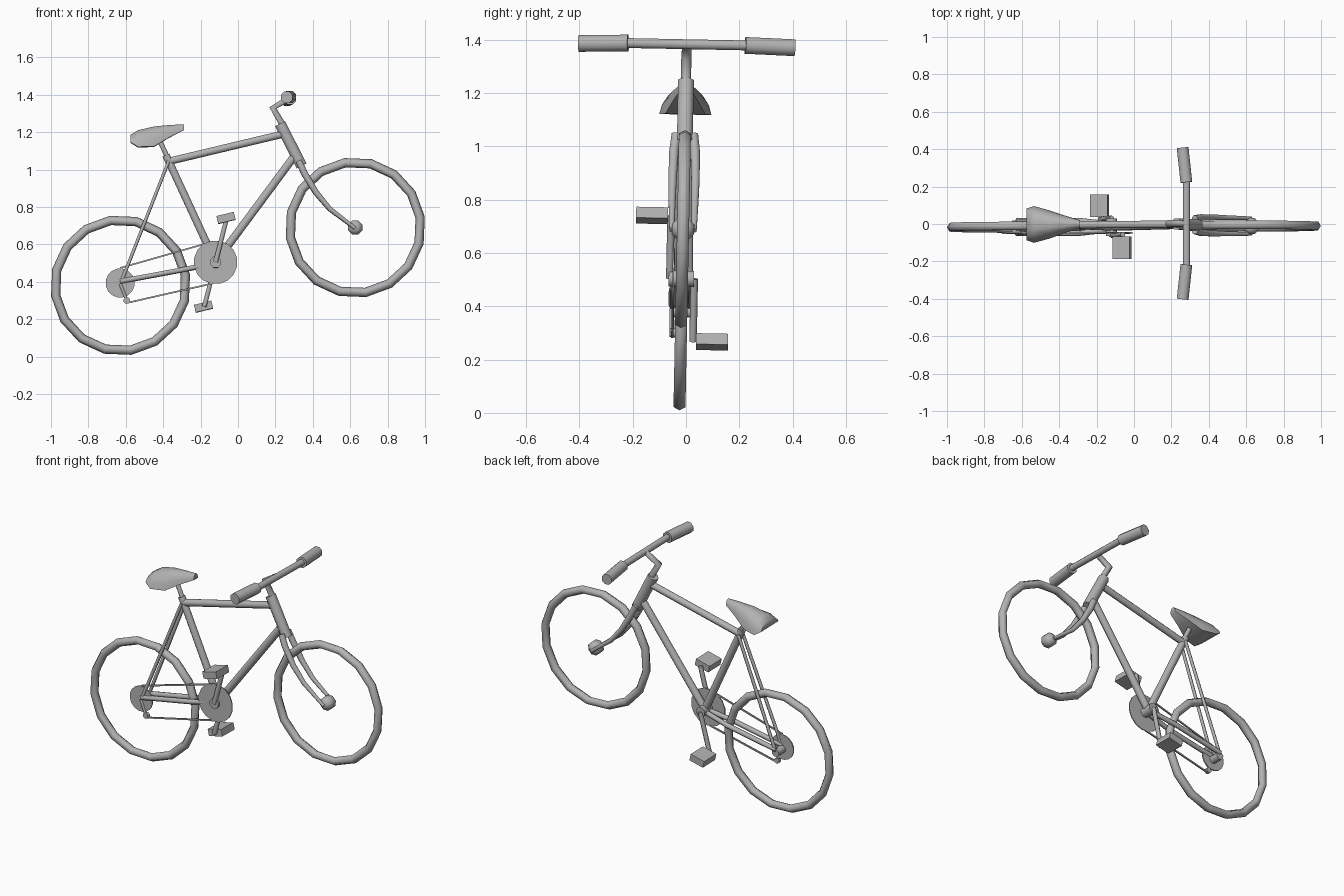
import bpy, bmesh, math
from mathutils import Vector, Matrix

if "Cube" in bpy.data.objects:
    bpy.data.objects.remove(bpy.data.objects["Cube"])

grey = bpy.data.materials.new("plain_grey")
grey.use_nodes = True
COLOUR = (0.45, 0.45, 0.45, 1)
grey.diffuse_color = COLOUR
grey.node_tree.nodes["Principled BSDF"].inputs["Base Color"].default_value = COLOUR

# The whole bicycle leans very slightly to one side
LEAN = Matrix.Translation((0, -0.025, 0)) @ Matrix.Rotation(-0.02, 4, 'X')
PITCH = math.radians(13.6)
SIDES = {"right": -1, "left": 1}
parts = []


def finish(name, bm):
    bmesh.ops.recalc_face_normals(bm, faces=bm.faces)
    bm.transform(LEAN)
    mesh = bpy.data.meshes.new(name)
    bm.to_mesh(mesh)
    bm.free()
    mesh.materials.append(grey)
    obj = bpy.data.objects.new(name, mesh)
    bpy.context.collection.objects.link(obj)
    parts.append(obj)


def loft(name, rings, closed=False):
    """Skin a list of equal point rings, capped unless closed into a loop."""
    bm = bmesh.new()
    loops = [[bm.verts.new(p) for p in ring] for ring in rings]
    count = len(loops[0])
    pairs = list(zip(loops, loops[1:]))
    if closed:
        pairs.append((loops[-1], loops[0]))
    else:
        bm.faces.new(loops[0])
        bm.faces.new(loops[-1])
    for a, b in pairs:
        for i in range(count):
            j = (i + 1) % count
            bm.faces.new((a[i], a[j], b[j], b[i]))
    finish(name, bm)


def tube(name, points, radii, sides=8):
    """Round bar through the points, with one radius or one per point."""
    pts = [Vector(p) for p in points]
    if not isinstance(radii, (list, tuple)):
        radii = [radii] * len(pts)
    rings = []
    for i, p in enumerate(pts):
        along = (pts[min(i + 1, len(pts) - 1)] - pts[max(i - 1, 0)]).normalized()
        ref = Vector((0, 0, 1)) if abs(along.y) > 0.8 else Vector((0, 1, 0))
        u = along.cross(ref).normalized()
        v = along.cross(u)
        angles = [math.tau * (k + 0.5) / sides for k in range(sides)]
        rings.append([p + radii[i] * (u * math.cos(a) + v * math.sin(a)) for a in angles])
    loft(name, rings)


def disc(name, x, z, y0, y1, radius, sides=16):
    tube(name, [(x, y0, z), (x, y1, z)], radius, sides)


def tyre(name, x, z, radius=0.351, steps=16, sides=6):
    rings = []
    for i in range(steps):
        a = math.tau * i / steps - PITCH
        ring = []
        for k in range(sides):
            b = math.tau * k / sides
            r = radius + 0.025 * math.cos(b)
            ring.append((x + r * math.cos(a), 0.026 * math.sin(b), z + r * math.sin(a)))
        rings.append(ring)
    loft(name, rings, closed=True)


REAR = (-0.628, 0.381)
FRONT = (0.627, 0.69)
CRANK = (-0.12, 0.504)

# Wheels and hubs
tyre("rear_tyre", *REAR)
tyre("front_tyre", *FRONT)
tube("front_hub", [(FRONT[0], y, FRONT[1]) for y in (-0.042, -0.022, 0.022, 0.042)],
     [0.02, 0.041, 0.041, 0.02])
disc("rear_hub", *REAR, -0.036, 0.036, 0.025, 8)

# Main frame
tube("top_tube", [(-0.375, 0, 1.043), (0.25, 0, 1.192)], 0.021)
tube("seat_tube", [(-0.385, 0, 1.077), (-0.12, 0, 0.504)], 0.022)
tube("down_tube", [(-0.12, 0, 0.504), (0.305, 0, 1.077)], 0.023)
tube("head_tube", [(0.225, 0, 1.245), (0.34, 0, 1.02)], 0.032)
disc("bottom_bracket", *CRANK, -0.05, 0.045, 0.032, 8)

for side, s in SIDES.items():
    # Rear triangle
    tube(side + "_chain_stay", [(-0.63, s * 0.033, 0.402), (-0.3, s * 0.034, 0.463),
                                (-0.13, s * 0.015, 0.497)], 0.015, 6)
    tube(side + "_seat_stay", [(-0.625, s * 0.034, 0.397), (-0.37, s * 0.02, 1.047)], 0.01, 6)
    # Fork blade curving forward to the axle
    tube(side + "_fork_blade", [(0.325, s * 0.032, 1.045), (0.355, s * 0.04, 0.98),
                                (0.415, s * 0.043, 0.88), (0.49, s * 0.043, 0.79),
                                (0.627, s * 0.042, 0.685)],
         [0.019, 0.019, 0.017, 0.014, 0.01])
    # Handlebar grip, swept slightly back
    tube(side + "_grip", [(0.28, s * 0.22, 1.384), (0.26, s * 0.405, 1.379)], 0.034)
    # Crank arm, up on the right and down on the left
    end_x, end_z = CRANK[0] - s * 0.06, CRANK[1] - s * 0.235
    y = s * 0.046
    tube(side + "_crank", [(CRANK[0], y, CRANK[1]), (end_x, y, end_z)], 0.014, 6)
    # Pedal block
    bm = bmesh.new()
    place = (Matrix.Translation((end_x - 0.004, s * 0.117, end_z)) @ Matrix.Rotation(-PITCH, 4, 'Y')
             @ Matrix.Diagonal((0.095, 0.12, 0.042, 1)))
    bmesh.ops.create_cube(bm, size=1, matrix=place)
    finish(side + "_pedal", bm)

# Stem and handlebar
tube("stem", [(0.25, 0, 1.22), (0.187, 0, 1.33), (0.278, 0, 1.384)], [0.019, 0.021, 0.018])
tube("handlebar", [(0.281, -0.24, 1.384), (0.281, 0.24, 1.384)], 0.02)

# Saddle on its post
tube("seat_post", [(-0.37, 0, 1.05), (-0.43, 0, 1.18)], 0.014)
saddle = []
for x, w, low, high in [(-0.575, 0.085, 1.145, 1.185), (-0.535, 0.098, 1.12, 1.21),
                        (-0.45, 0.075, 1.122, 1.23), (-0.37, 0.047, 1.17, 1.238),
                        (-0.29, 0.022, 1.21, 1.242)]:
    tall = high - low
    half = [(w, low), (0.9 * w, low + 0.4 * tall), (0.67 * w, low + 0.78 * tall), (0.3 * w, high)]
    outline = half + [(-y, z) for y, z in reversed(half)]
    saddle.append([(x, y, z) for y, z in outline])
loft("saddle", saddle)

# Drivetrain on the right side
disc("chainring", *CRANK, -0.036, -0.03, 0.117)
disc("rear_sprocket", -0.63, 0.393, -0.036, -0.028, 0.078)
tube("upper_chain", [(-0.63, -0.032, 0.473), (-0.15, -0.033, 0.61)], 0.006, 4)
tube("lower_chain", [(-0.6, -0.032, 0.285), (-0.13, -0.033, 0.392)], 0.006, 4)
tube("derailleur_arm", [(-0.63, -0.036, 0.39), (-0.595, -0.034, 0.3)], 0.009, 6)
disc("derailleur_wheel", -0.595, 0.3, -0.042, -0.022, 0.018, 8)

# Smooth rounded surfaces, keeping hard edges crisp
bpy.ops.object.select_all(action='DESELECT')
for obj in parts:
    obj.select_set(True)
bpy.context.view_layer.objects.active = parts[0]
bpy.ops.object.shade_smooth_by_angle(angle=math.radians(70))
